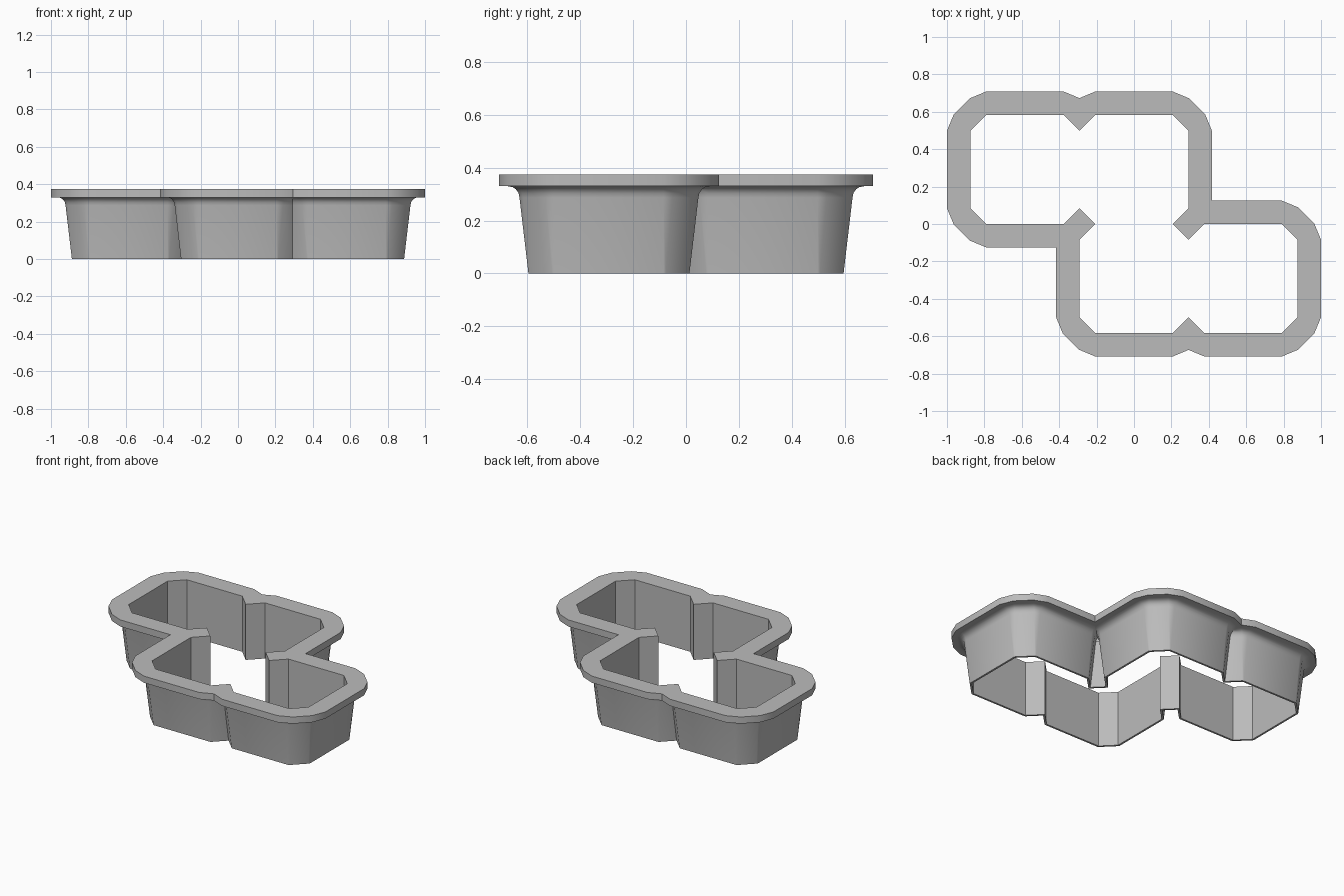
import bpy, bmesh, math

old = bpy.data.objects.get("Cube")
if old:
    bpy.data.objects.remove(old, do_unlink=True)

A = 0.2917               # half of one square cell
C = 0.085                # corner chamfer of a cell
LIMIT = C / math.sqrt(2)  # offset at which the inner notches close
HEIGHT, RIM_Z, RIM_R = 0.375, 0.33, 0.125
EDGE_R, FILLET = 0.013, 0.043


def corner(cx, cy, sx, sy, r):
    """Offset chamfered cell corner, from its side edge to its top/bottom edge."""
    k = r / math.sqrt(2)
    vx, vy = cx + sx * A, cy + sy * (A - C)
    hx, hy = cx + sx * (A - C), cy + sy * A
    return [(vx + sx * r, vy), (vx + sx * k, vy + sy * k),
            (hx + sx * k, hy + sy * k), (hx, hy + sy * r)]


def outline(r):
    """Four-cell zigzag outline grown by r; half is built, then turned 180 degrees."""
    s = r * math.sqrt(2)
    left, mid = (-2 * A, A), (0, A)
    pts = corner(*left, -1, -1, r)[::-1] + corner(*left, -1, 1, r)
    pts += corner(*left, 1, 1, r)[:1:-1]
    pts.append((-A, 2 * A - C + s))
    pts += corner(*mid, -1, 1, r)[2:]
    pts += corner(*mid, 1, 1, r)[::-1]
    # re-entrant notch where three cells meet
    p0, p1 = corner(*mid, 1, -1, r)[:2]
    p4, p5 = corner(2 * A, -A, -1, 1, r)[2:]
    if r >= C:
        notch = [(A + r, r)] * 6
    elif r > LIMIT + 1e-5:
        t = (C - r) / (s - r)
        q = tuple(a + (b - a) * t for a, b in zip(p0, p1))
        notch = [p0, q, q, q, q, p5]
    else:
        notch = [p0, p1, (A - C + s, 0), (A, s - C), p4, p5]
    pts += notch
    return pts + [(-x, -y) for x, y in pts]


# Section of the wall: cutting edge, drafted side, fillet, rim, straight inside
rim_in = EDGE_R + 0.034 + FILLET
close_angle = math.acos((rim_in - LIMIT) / FILLET)
section = [(0, 0), (EDGE_R, 0)]
for ang in (0, close_angle / 2, close_angle, 1.15, math.pi / 2):
    section.append((rim_in - FILLET * math.cos(ang),
                    RIM_Z - FILLET + FILLET * math.sin(ang)))
section += [(RIM_R, RIM_Z), (RIM_R, HEIGHT), (0, HEIGHT), (0, 0)]

bm = bmesh.new()
cache = {}


def vert(p, z):
    key = (round(p[0], 4), round(p[1], 4), round(z, 4))
    if key not in cache:
        cache[key] = bm.verts.new(key)
    return cache[key]


loops = [(r, [vert(p, z) for p in outline(r)]) for r, z in section]
for (r, low), (_, high) in zip(loops, loops[1:]):
    for i in range(len(low)):
        j = (i + 1) % len(low)
        if high[i] is high[j] and r <= LIMIT + 1e-5:
            continue    # closed notch
        face = list(dict.fromkeys((low[i], low[j], high[j], high[i])))
        if len(face) > 2:
            bm.faces.new(face)
bmesh.ops.recalc_face_normals(bm, faces=bm.faces)

mesh = bpy.data.meshes.new("zigzag_cutter")
bm.to_mesh(mesh)
bm.free()
cutter = bpy.data.objects.new("zigzag_cutter", mesh)
bpy.context.collection.objects.link(cutter)

# Plain grey plastic
grey = bpy.data.materials.new("grey_plastic")
grey.use_nodes = True
colour = (0.5, 0.5, 0.5, 1)
grey.diffuse_color = colour
grey.node_tree.nodes["Principled BSDF"].inputs["Base Color"].default_value = colour
mesh.materials.append(grey)

bpy.ops.object.select_all(action='DESELECT')
cutter.select_set(True)
bpy.context.view_layer.objects.active = cutter
bpy.ops.object.shade_smooth_by_angle(angle=math.radians(30))
